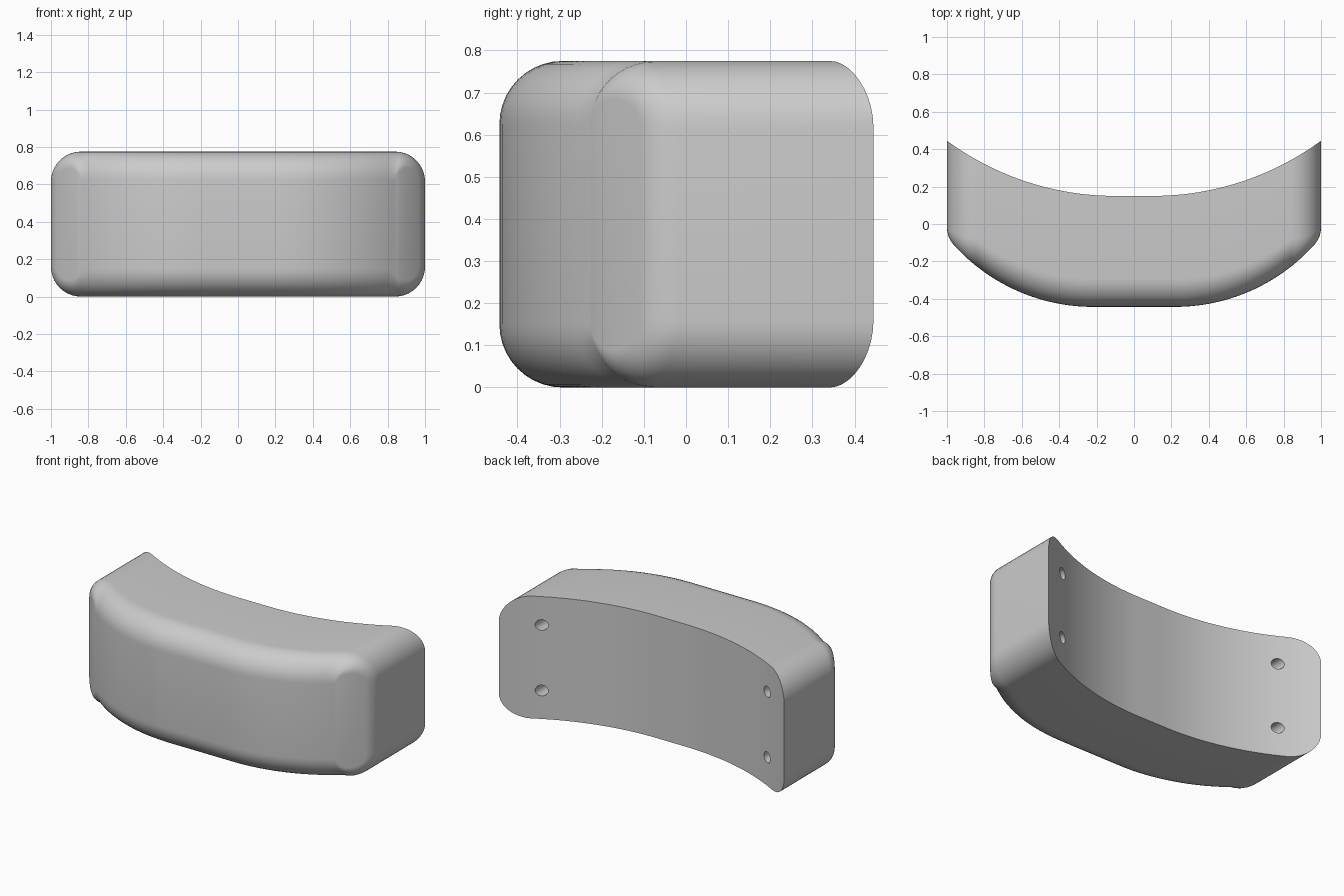
import bpy, bmesh, math
from math import sin, cos, pi, sqrt, atan

HEIGHT = 0.775
CORNER = 0.16      # corner radius seen from the front
FILLET = 0.15      # rounding between front face and walls
CORNER_STEPS, TOP_STEPS, FILLET_STEPS = 10, 40, 10

old = bpy.data.objects.get("Cube")
if old:
    bpy.data.objects.remove(old, do_unlink=True)


def arc_rise(x, flat, radius):
    """Flat middle that bends into an arc on both sides."""
    d = max(abs(x) - flat, 0)
    return radius - sqrt(radius * radius - d * d)


def front_y(x):
    return -0.443 + arc_rise(x, 0.22, 1.0)


def back_y(x):
    return 0.15 + arc_rise(x, 0.1, 1.52)


def half_outline():
    """Upper half of the rounded rectangle: x, z and outward normal."""
    cx, cz = 1 - CORNER, HEIGHT - CORNER
    right = []
    for i in range(CORNER_STEPS + 1):
        a = pi / 2 * i / CORNER_STEPS
        right.append((cx + CORNER * cos(a), cz + CORNER * sin(a), cos(a), sin(a)))
    top = [(cx - 2 * cx * i / TOP_STEPS, HEIGHT, 0, 1) for i in range(1, TOP_STEPS)]
    left = [(-x, z, -nx, nz) for x, z, nx, nz in reversed(right)]
    return right + top + left


def fillet_point(point, k):
    """Point k along the rounding from the wall to the front face."""
    x, z, nx, nz = point
    slope = nx * (front_y(x + 0.001) - front_y(x - 0.001)) / 0.002
    centre = front_y(x) - slope * FILLET + FILLET * sqrt(1 + slope * slope)
    t = (pi / 2 - atan(slope)) * k / FILLET_STEPS
    inset = FILLET * (1 - cos(t))
    px = x - inset * nx
    bend = front_y(px) - (front_y(x) - slope * inset)
    return px, centre - FILLET * sin(t) + bend, z - inset * nz


# Cushion body: back ring, then the fillet rings up to the front face
upper = half_outline()
lower = [(x, HEIGHT - z, nx, -nz) for x, z, nx, nz in reversed(upper)]
outline = upper + lower
count, half = len(outline), len(upper)

bm = bmesh.new()
rings = [[bm.verts.new((x, back_y(x), z)) for x, z, nx, nz in outline]]
for k in range(FILLET_STEPS + 1):
    rings.append([bm.verts.new(fillet_point(p, k)) for p in outline])
for a, b in zip(rings, rings[1:]):
    for i in range(count):
        j = (i + 1) % count
        bm.faces.new((a[i], a[j], b[j], b[i]))

# Curved back and front faces as upright strips
for ring in (rings[0], rings[-1]):
    for i in range(half - 1):
        bm.faces.new((ring[i], ring[i + 1], ring[count - 2 - i], ring[count - 1 - i]))
bmesh.ops.recalc_face_normals(bm, faces=bm.faces)
mesh = bpy.data.meshes.new("curved_pad")
bm.to_mesh(mesh)
bm.free()
pad = bpy.data.objects.new("curved_pad", mesh)
bpy.context.collection.objects.link(pad)

grey = bpy.data.materials.new("plain grey")
grey.use_nodes = True
colour = (0.6, 0.6, 0.6, 1)
grey.diffuse_color = colour
grey.node_tree.nodes["Principled BSDF"].inputs["Base Color"].default_value = colour
mesh.materials.append(grey)

# Four blind mounting holes in the back
for x in (-0.79, 0.79):
    for z in (0.18, 0.595):
        bpy.ops.mesh.primitive_cylinder_add(
            vertices=24, radius=0.034, depth=0.4,
            location=(x, back_y(x), z), rotation=(pi / 2, 0, 0))
        cutter = bpy.context.object
        cutter.name = "hole_cutter"
        cutter.hide_render = True
        cutter.data.materials.append(grey)
        cut = pad.modifiers.new("hole", "BOOLEAN")
        cut.operation = "DIFFERENCE"
        cut.solver = "EXACT"
        cut.object = cutter
        bpy.context.view_layer.objects.active = pad
        bpy.ops.object.modifier_apply(modifier=cut.name)
        bpy.data.objects.remove(cutter, do_unlink=True)

# Smooth surfaces with crisp back rim and hole edges
bpy.ops.object.select_all(action="DESELECT")
pad.select_set(True)
bpy.context.view_layer.objects.active = pad
bpy.ops.object.shade_smooth_by_angle(angle=math.radians(30))
